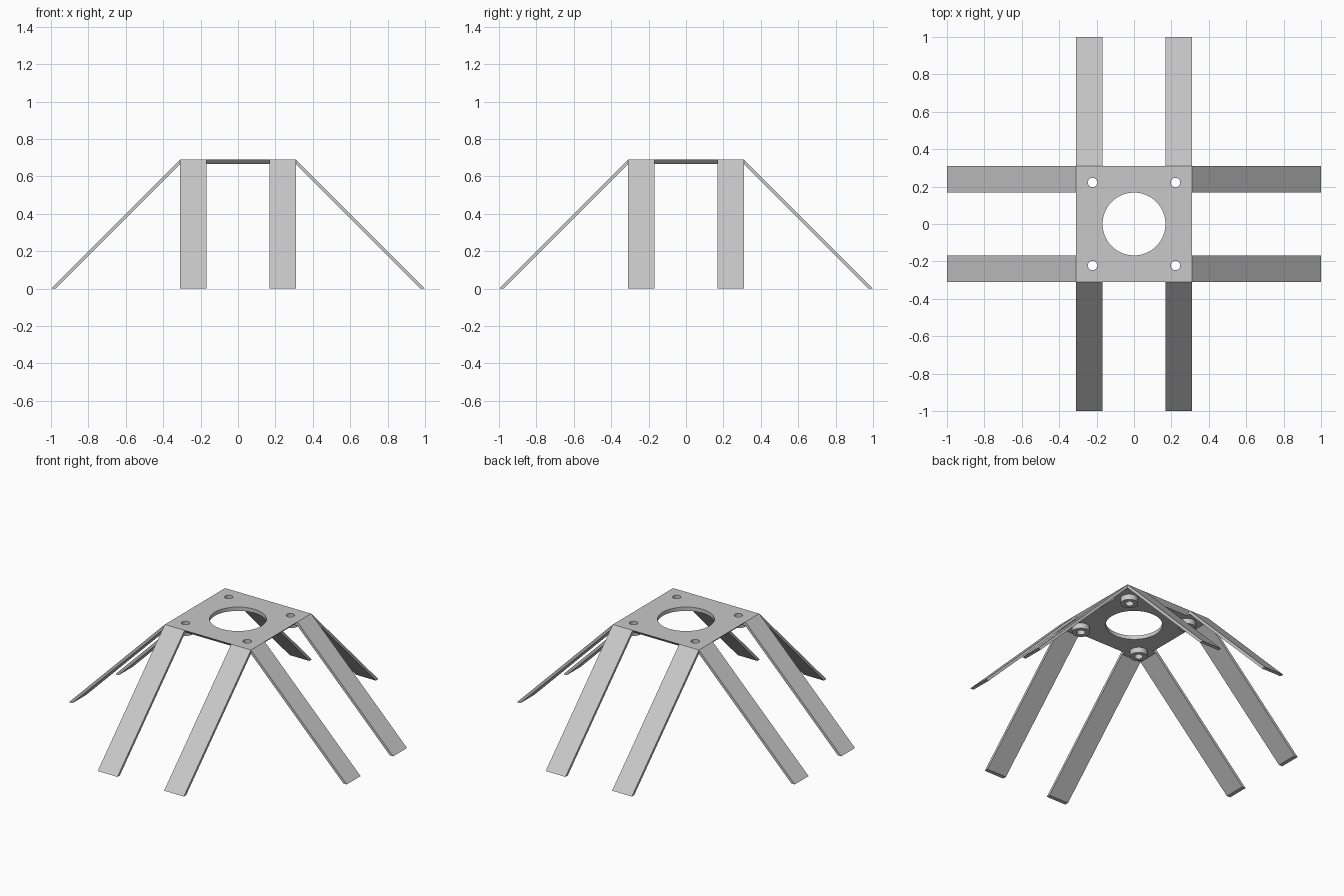
import bpy, bmesh, math
from mathutils import Matrix

if "Cube" in bpy.data.objects:
    bpy.data.objects.remove(bpy.data.objects["Cube"], do_unlink=True)

TOP, UNDER = 0.69, 0.665      # plate heights
HALF, GAP = 0.31, 0.168       # plate half width, half gap between legs
BOLT = 0.222                  # bolt hole offset

grey = bpy.data.materials.new("light_grey")
grey.use_nodes = True
grey.diffuse_color = (0.58, 0.58, 0.58, 1)
grey.node_tree.nodes["Principled BSDF"].inputs["Base Color"].default_value = (0.58, 0.58, 0.58, 1)


def add_object(name, bm):
    bmesh.ops.recalc_face_normals(bm, faces=bm.faces)
    mesh = bpy.data.meshes.new(name)
    bm.to_mesh(mesh)
    bm.free()
    mesh.materials.append(grey)
    obj = bpy.data.objects.new(name, mesh)
    bpy.context.collection.objects.link(obj)
    return obj


def smooth(obj):
    bpy.ops.object.select_all(action="DESELECT")
    obj.select_set(True)
    bpy.context.view_layer.objects.active = obj
    bpy.ops.object.shade_smooth_by_angle(angle=math.radians(30))


def cylinder(bm, x, y, radius, segments):
    bmesh.ops.create_cone(bm, cap_ends=True, segments=segments, radius1=radius, radius2=radius,
                          depth=0.2, matrix=Matrix.Translation((x, y, TOP)))


corners = [(sx * BOLT, sy * BOLT) for sx in (-1, 1) for sy in (-1, 1)]

# Square top plate, edges bevelled inward toward the underside
bm = bmesh.new()
bmesh.ops.create_cube(bm, size=1)
for v in bm.verts:
    half = HALF if v.co.z > 0 else HALF - (TOP - UNDER)
    v.co = (math.copysign(half, v.co.x), math.copysign(half, v.co.y), TOP if v.co.z > 0 else UNDER)
plate = add_object("top_plate", bm)

# Central opening and four bolt holes
bm = bmesh.new()
cylinder(bm, 0, 0, 0.168, 64)
for x, y in corners:
    cylinder(bm, x, y, 0.025, 24)
cutter = add_object("hole_cutter", bm)
cutter.hide_render = True
cut = plate.modifiers.new("holes", "BOOLEAN")
cut.operation, cut.solver, cut.object = "DIFFERENCE", "EXACT", cutter
bpy.context.view_layer.objects.active = plate
bpy.ops.object.modifier_apply(modifier=cut.name)
bpy.data.objects.remove(cutter, do_unlink=True)
smooth(plate)

# Hollow bosses under the bolt holes
for i, (x, y) in enumerate(corners):
    bm = bmesh.new()
    rings = []
    for radius, z in ((0.052, UNDER), (0.052, UNDER - 0.035), (0.025, UNDER - 0.035), (0.025, UNDER)):
        rings.append([bm.verts.new((x + radius * math.cos(a), y + radius * math.sin(a), z))
                      for a in (math.tau * k / 32 for k in range(32))])
    for r in range(4):
        a, b = rings[r], rings[(r + 1) % 4]
        for k in range(32):
            n = (k + 1) % 32
            bm.faces.new((a[k], a[n], b[n], b[k]))
    smooth(add_object(f"bolt_boss_{i + 1}", bm))

# Eight splayed flat legs, a pair on every side
profile = [(HALF, TOP), (1, 0), (0.975, 0), (HALF, UNDER), (HALF - 0.025, UNDER)]
for side, angle in (("left", 0), ("back", 90), ("right", 180), ("front", 270)):
    for n, (y0, y1) in enumerate(((-HALF, -GAP), (GAP, HALF))):
        bm = bmesh.new()
        face = bm.faces.new([bm.verts.new((x, y0, z)) for x, z in profile])
        out = bmesh.ops.extrude_face_region(bm, geom=[face])
        moved = [g for g in out["geom"] if isinstance(g, bmesh.types.BMVert)]
        bmesh.ops.translate(bm, verts=moved, vec=(0, y1 - y0, 0))
        bmesh.ops.rotate(bm, verts=bm.verts, cent=(0, 0, 0),
                         matrix=Matrix.Rotation(math.radians(angle), 3, "Z"))
        add_object(f"{side}_leg_{n + 1}", bm)
